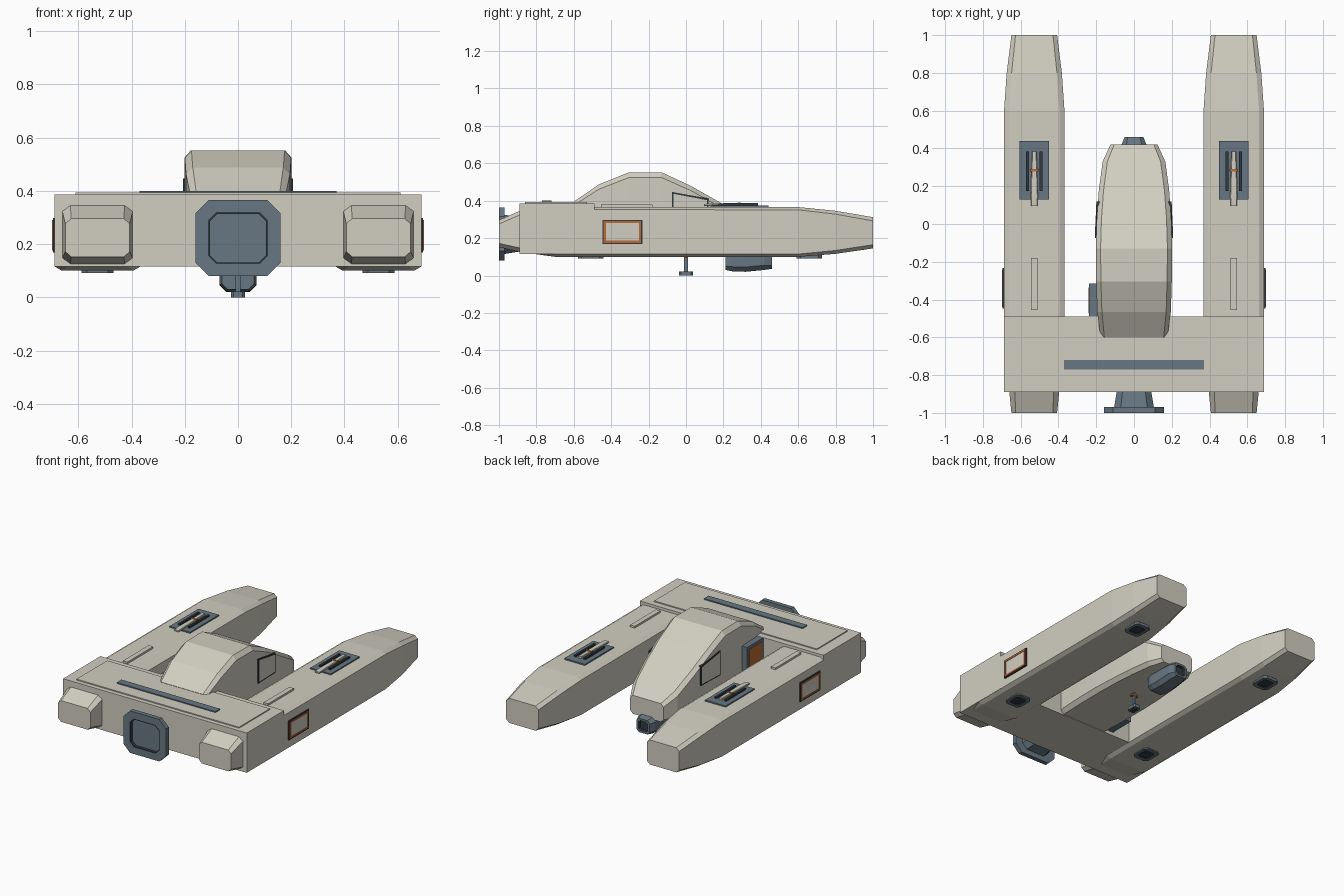
import bpy, bmesh

def material(name, rgb):
    m = bpy.data.materials.new(name)
    m.diffuse_color = (*rgb, 1)
    return m

HULL = material("warm_hull_grey", (0.64, 0.62, 0.53))
SLATE = material("slate_blue", (0.135, 0.185, 0.225))
DARK = material("dark_slate", (0.03, 0.042, 0.052))
ORANGE = material("burnt_orange", (0.50, 0.14, 0.035))

def finish(name, bm, mats):
    bmesh.ops.recalc_face_normals(bm, faces=bm.faces)
    me = bpy.data.meshes.new(name)
    bm.to_mesh(me)
    bm.free()
    for m in mats:
        me.materials.append(m)
    ob = bpy.data.objects.new(name, me)
    bpy.context.collection.objects.link(ob)
    return ob

def box(name, x, y, z, mat):
    bm = bmesh.new()
    bmesh.ops.create_cube(bm, size=1)
    for v in bm.verts:
        v.co = [(a + b) / 2 + c * (b - a) for c, (a, b) in zip(v.co, (x, y, z))]
    return finish(name, bm, [mat])

def loft(name, sections, mats, axis="y", cx=0, index=None):
    """Chamfered rectangles (t, half width, low, high, chamfer w, chamfer h) joined along an axis."""
    bm = bmesh.new()
    rings = []
    for t, w, lo, hi, c, d in sections:
        pts = [(-w + c, lo), (w - c, lo), (w, lo + d), (w, hi - d),
               (w - c, hi), (-w + c, hi), (-w, hi - d), (-w, lo + d)]
        rings.append([bm.verts.new((cx + u, t, v) if axis == "y" else (cx + u, v, t))
                      for u, v in pts])
    for k, (a, b) in enumerate(zip(rings, rings[1:])):
        for i in range(8):
            f = bm.faces.new((a[i], a[(i + 1) % 8], b[(i + 1) % 8], b[i]))
            f.material_index = index[k] if index else 0
    bm.faces.new(rings[0])
    end = bm.faces.new(rings[-1])
    end.material_index = index[-1] if index else 0
    return finish(name, bm, mats)

# Cross block with raised deck panel and vent strip
box("cross_block", (-.689, .689), (-.89, -.49), (.116, .386), HULL)
box("deck_panel", (-.61, .61), (-.86, -.53), (.384, .393), HULL)
box("deck_strip", (-.37, .37), (-.77, -.72), (.39, .40), SLATE)

# Central cabin, flat underneath with a humped roof
loft("cabin", [(-.60, .177, .12, .395, .02, .02), (-.465, .195, .12, .487, .025, .025),
               (-.305, .20, .12, .552, .025, .028), (-.13, .202, .12, .552, .025, .028),
               (.03, .197, .12, .477, .025, .025), (.18, .186, .12, .392, .025, .025),
               (.33, .166, .12, .305, .025, .025), (.42, .125, .125, .25, .02, .02)], [HULL])

# Cabin side windows: dark slanted plate with a hull-coloured pane in front
def side_plate(name, s, x0, x1, y0, y1, z0, za, zb, mat):
    bm = bmesh.new()
    rings = [[bm.verts.new((s * (x + dx), y, z)) for y, z, dx in
              ((y0, z0, 0), (y1, z0, -.008), (y1, zb, -.008), (y0, za, 0))] for x in (x0, x1)]
    for i in range(4):
        j = (i + 1) % 4
        bm.faces.new((rings[0][i], rings[0][j], rings[1][j], rings[1][i]))
    for r in rings:
        bm.faces.new(r)
    finish(name, bm, [mat])

for s, side in ((-1, "left"), (1, "right")):
    side_plate(side + "_window_frame", s, .19, .206, -.075, .12, .28, .447, .412, DARK)
    side_plate(side + "_window_pane", s, .20, .2075, -.066, .111, .289, .437, .403, HULL)

# Side door on the left of the cabin
box("door_frame", (-.238, -.18), (-.49, -.315), (.14, .385), SLATE)
box("door_panel", (-.242, -.23), (-.47, -.335), (.16, .365), ORANGE)

# Docking port at the front
loft("docking_port", [(-.88, .09, .13, .31, .03, .03), (-.97, .105, .115, .325, .035, .035),
                      (-.97, .16, .08, .365, .05, .05), (-1, .16, .08, .365, .05, .05),
                      (-1, .112, .125, .32, .03, .03), (-1, .106, .131, .314, .028, .028),
                      (-.98, .106, .131, .314, .028, .028)],
     [SLATE, DARK], index=[0, 0, 0, 0, 1, 1, 0])

# Sensor turret below the nose
loft("chin_turret", [(.21, .06, .03, .135, .02, .02), (.25, .07, .022, .14, .025, .025),
                     (.32, .07, .02, .14, .025, .025), (.42, .066, .03, .14, .025, .025),
                     (.46, .05, .036, .13, .018, .018), (.46, .034, .05, .116, .012, .012),
                     (.445, .03, .054, .112, .01, .01)],
     [SLATE, DARK], index=[0, 0, 0, 0, 0, 1, 1])

# Belly probe
box("probe_stem", (-.01, .01), (-.01, .01), (.015, .125), SLATE)
box("probe_collar", (-.024, .024), (-.012, .012), (.095, .107), ORANGE)
loft("probe_foot", [(.022, .027, -.037, .037, .01, .01), (0, .027, -.037, .037, .01, .01),
                    (0, .018, -.026, .026, .006, .006), (.004, .018, -.026, .026, .006, .006)],
     [SLATE, DARK], axis="z", index=[0, 0, 1, 1])

# Two long pontoons with their fittings
for s, side in ((-1, "left"), (1, "right")):
    cx = s * .528
    def across(a, b):
        return tuple(sorted((s * a, s * b)))
    loft(side + "_pontoon", [(-1, .121, .152, .296, .022, .02), (-.89, .132, .126, .345, .03, .022),
                             (-.70, .16, .10, .368, .026, .015), (.60, .16, .10, .366, .026, .015),
                             (.80, .146, .116, .346, .026, .018), (1, .121, .145, .312, .022, .02)],
         [HULL], cx=cx)
    box(side + "_top_rib", (cx - .017, cx + .017), (-.455, -.18), (.36, .38), HULL)

    # Top hatch with rails, tapered bar and orange clip
    box(side + "_hatch_plate", (cx - .077, cx + .077), (.13, .44), (.36, .375), SLATE)
    for k in (-1, 1):
        m = cx + k * .036
        box(side + "_hatch_rail", (m - .007, m + .007), (.175, .385), (.37, .386), DARK)
    loft(side + "_hatch_bar", [(.095, .017, .373, .383, .002, .002), (.15, .019, .373, .386, .003, .003),
                               (.385, .012, .373, .388, .003, .003)], [HULL], cx=cx)
    box(side + "_hatch_clip", (cx - .022, cx + .022), (.278, .292), (.375, .390), ORANGE)

    # Framed panel on the outer wall
    box(side + "_panel_base", across(.68, .695), (-.447, -.233), (.168, .298), DARK)
    for y, z in (((-.44, -.24), (.28, .291)), ((-.44, -.24), (.175, .186)),
                 ((-.44, -.429), (.186, .28)), ((-.251, -.24), (.186, .28))):
        box(side + "_panel_frame", across(.69, .70), y, z, ORANGE)
    box(side + "_panel_pane", across(.69, .697), (-.429, -.251), (.186, .28), HULL)

    # Thruster pads underneath
    for y in (-.51, .66):
        loft(side + "_belly_pad", [(.115, .06, y - .068, y + .068, .02, .02),
                                   (.092, .06, y - .068, y + .068, .02, .02),
                                   (.092, .038, y - .042, y + .042, .012, .012),
                                   (.097, .035, y - .039, y + .039, .012, .012)],
             [SLATE, DARK], axis="z", cx=cx, index=[0, 0, 1, 1])
